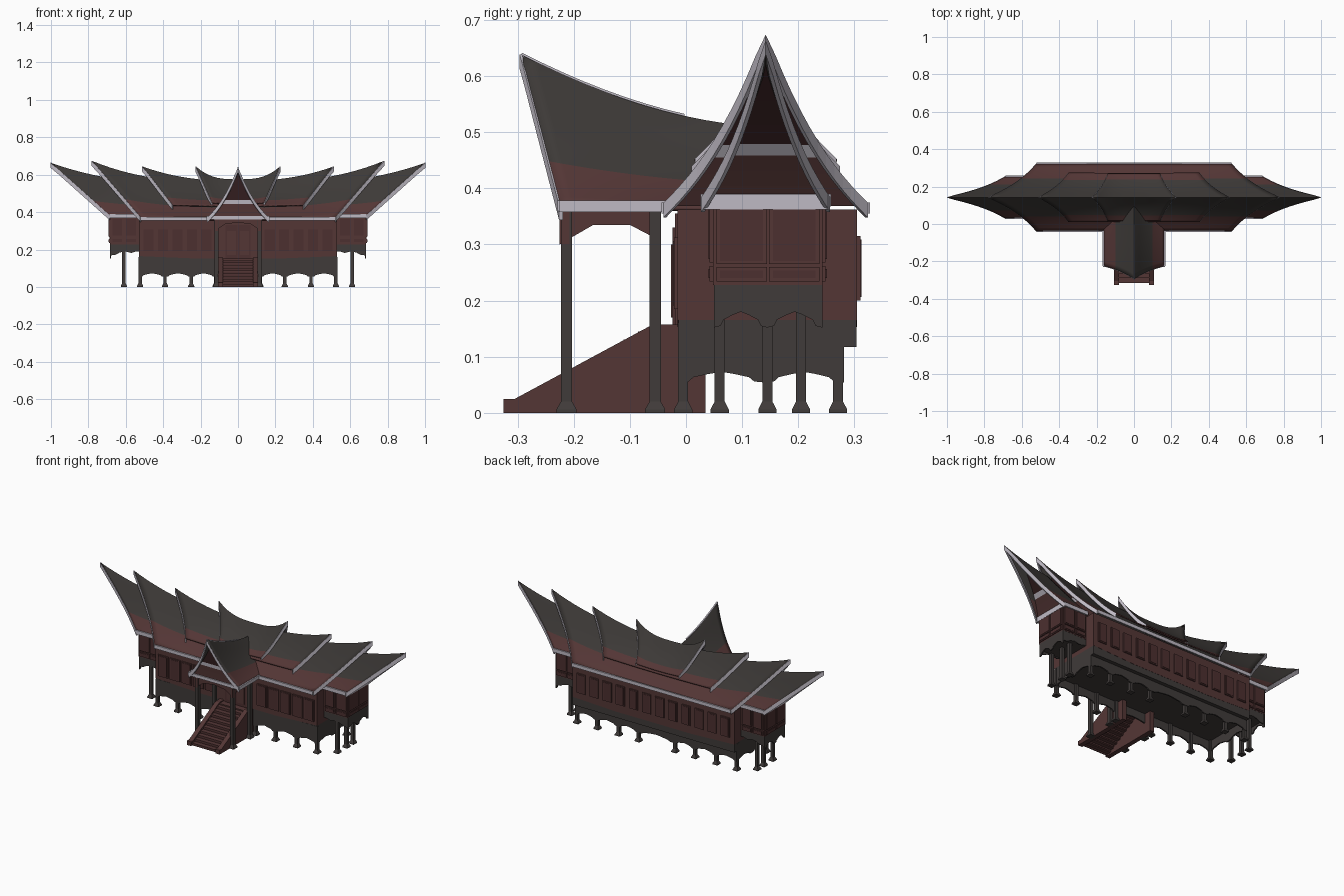
import bpy, bmesh, math

if "Cube" in bpy.data.objects:
    bpy.data.objects.remove(bpy.data.objects["Cube"])

def mat(name, r, g, b):
    m = bpy.data.materials.new(name)
    m.diffuse_color = (r, g, b, 1)
    m.use_nodes = True
    m.node_tree.nodes["Principled BSDF"].inputs["Base Color"].default_value = m.diffuse_color
    return m

RED = mat("dark_red_wood", .088, .037, .036)
WIN = mat("window_red", .072, .029, .029)
DARK = mat("dark_timber", .050, .043, .041)
ROOF = mat("roof_thatch", .046, .041, .038)
LIGHT = mat("pale_trim", .52, .49, .55)
GABLE = mat("gable_shadow_red", .036, .014, .015)
YC = .142  # ridge line of the main roof

def make(name, verts, faces, mats, idx=None, solid=0, smooth=False):
    me = bpy.data.meshes.new(name)
    me.from_pydata(verts, [], faces)
    for m in mats:
        me.materials.append(m)
    if idx:
        for p, i in zip(me.polygons, idx):
            p.material_index = i
    bm = bmesh.new()
    bm.from_mesh(me)
    bmesh.ops.recalc_face_normals(bm, faces=bm.faces)
    bm.to_mesh(me)
    bm.free()
    ob = bpy.data.objects.new(name, me)
    bpy.context.collection.objects.link(ob)
    if solid:
        md = ob.modifiers.new("thickness", 'SOLIDIFY')
        md.thickness = solid
        md.offset = 0
    if smooth:
        bpy.ops.object.select_all(action='DESELECT')
        ob.select_set(True)
        bpy.context.view_layer.objects.active = ob
        bpy.ops.object.shade_smooth_by_angle(angle=math.radians(35))
    return ob

def prism(name, pts, axis, a, b, m):
    """Extrude a 2D outline along x (pts are y,z) or y (pts are x,z)."""
    n = len(pts)
    f = (lambda p, c: (c, p[0], p[1])) if axis == 'x' else (lambda p, c: (p[0], c, p[1]))
    v = [f(p, a) for p in pts] + [f(p, b) for p in pts]
    faces = [tuple(range(n)), tuple(range(n, 2 * n))]
    faces += [(i, (i + 1) % n, n + (i + 1) % n, n + i) for i in range(n)]
    return make(name, v, faces, [m])

def box(name, x0, x1, y0, y1, z0, z1, m):
    return prism(name, [(x0, z0), (x1, z0), (x1, z1), (x0, z1)], 'y', y0, y1, m)

def post(name, x, y, h, r=.009):
    v, f = [], []
    for z, k in ((0, 1.8), (.006, 1.8), (.02, 1), (h, 1)):
        v += [(x + sx * r * k, y + sy * r * k, z) for sx, sy in ((-1, -1), (1, -1), (1, 1), (-1, 1))]
    for j in range(3):
        f += [(4*j + i, 4*j + (i+1) % 4, 4*j + 4 + (i+1) % 4, 4*j + 4 + i) for i in range(4)]
    make(name, v, f + [(0, 1, 2, 3), (12, 13, 14, 15)], [DARK])

# ---- Curved saddle roofs ----
def rise(t):
    return .6 * t + .4 * t ** 2.5

def surface(w, xe, xt, e, de, r0, dr, p, front=False):
    def P(s, v):
        a, t = abs(s), 1 - abs(v)
        k = rise(t)
        e2 = e + de * a * a
        d, z = s * (xe + (xt - xe) * k), e2 + (r0 + dr * a ** p - e2) * k
        return (w * v, YC - d, z) if front else (d, YC + w * v, z)
    return P

def roof(name, P, s0, s1, n, border):
    ts = [border * i / 4 for i in range(4)] + [border + (1 - border) * i / 8 for i in range(9)]
    vs = [t - 1 for t in ts] + [1 - t for t in reversed(ts[:-1])]
    m = len(vs)
    verts = [P(s0 + (s1 - s0) * i / n, v) for i in range(n + 1) for v in vs]
    faces, idx = [], []
    for i in range(n):
        for j in range(m - 1):
            faces.append((i*m + j, i*m + j + 1, (i+1)*m + j + 1, (i+1)*m + j))
            idx.append(0 if 1 - abs(vs[j] + vs[j+1]) / 2 < border else 1)
    make(name, verts, faces, [RED, ROOF], idx, solid=.007, smooth=True)

def bargeboard(name, P, s, drop=.022):
    vs = [i / 12 - 1 for i in range(25)]
    v = [P(s, a) for a in vs]
    v = [(x, y, z + .004) for x, y, z in v] + [(x, y, z - drop) for x, y, z in v]
    make(name, v, [(i, i+1, 26+i, 25+i) for i in range(24)], [LIGHT], solid=.007)

def gable(name, P, sign):
    ts = [0, .15, .3, .43, .52, .65, .8, .92, .99]
    v = []
    for t in ts:
        s = sign * (.99 - .1 * t)
        v += [P(s, t - 1), P(s, 1 - t)]
    idx = [0 if t < .43 else 1 if t < .52 else 2 for t in ts[:-1]]
    make(name, v, [(2*i, 2*i+1, 2*i+3, 2*i+2) for i in range(8)], [RED, LIGHT, GABLE], idx, solid=.004)

wing = surface(.112, .685, 1, .375, .005, .54, .12, 3)
main = surface(.18, .52, .78, .358, .012, .555, .115, 2.8)
upper = surface(.13, .35, .51, .432, .004, .563, .077, 2.4)
crown = surface(.125, .14, .225, .445, .004, .572, .068, 3)
porch = surface(.165, .365, .435, .362, .004, .507, .128, 1.75, True)

roof("main_roof", main, -1, 1, 32, .45)
roof("upper_roof", upper, -1, 1, 24, .3)
roof("crown_roof", crown, -1, 1, 16, .25)
roof("porch_roof", porch, 0, 1, 16, .42)
bargeboard("porch_bargeboard", porch, 1)
gable("porch_gable", porch, 1)
for g, side in ((-1, "left"), (1, "right")):
    roof(side + "_wing_roof", wing, g * .7, g, 12, .4)
    for nm, P in (("wing", wing), ("main", main), ("upper", upper), ("crown", crown)):
        bargeboard(f"{side}_{nm}_bargeboard", P, g)
    gable(side + "_wing_gable", wing, g)
    gable(side + "_main_gable", main, g)

# Porch ridge cap
rp = [porch(i / 12, 0) for i in range(4, 13)]
make("porch_ridge_cap", [(x + d, y, z + .005) for x, y, z in rp for d in (-.004, .004)],
     [(2*i, 2*i+1, 2*i+3, 2*i+2) for i in range(8)], [LIGHT], solid=.004)

# ---- Eave trim ----
for y in (YC - .182, YC + .182):
    for x0, x1 in ((-.52, -.16), (.16, .52)) if y < 0 else ((-.52, .52),):
        box("main_eave_trim", x0, x1, y - .004, y + .004, .355, .375, LIGHT)
for g in (-1, 1):
    for y in (YC - .112, YC + .112):
        box("wing_eave_trim", *sorted((g * .53, g * .688)), y - .004, y + .004, .368, .39, LIGHT)
    box("wing_end_trim", *sorted((g * .686, g * .693)), YC - .112, YC + .112, .362, .39, LIGHT)
    box("porch_eave_trim", g * .165 - .004, g * .165 + .004, -.225, -.035, .358, .378, LIGHT)
box("porch_front_trim", -.165, .165, -.229, -.222, .36, .378, LIGHT)

# ---- Main hall ----
prism("main_walls", [(-.53, .165), (-.25, .153), (.25, .153), (.53, .165), (.53, .362), (-.53, .362)],
      'y', -.015, .305, RED)
box("floor_slab", -.53, .53, -.013, .304, .117, .166, DARK)

def scallop(a, posts, b, top, low, high):
    """Outline of a skirt board with an arch between every two posts."""
    pts = [(b, top), (a, top)]
    stops = [a] + posts + [b]
    for p, q in zip(stops, stops[1:]):
        d = q - p
        pts += [(p + d * k, low + (high - low) * h) for k, h in
                ((.0, 0), (.12, .1), (.18, .5), (.35, .8), (.5, 1), (.65, .8), (.82, .5), (.88, .1))]
    return pts + [(b, low)]

PX = [-.39, -.25, -.12, .12, .25, .39]
for y in (-.014, .274):
    prism("skirt_board", scallop(-.53, PX, .53, .16, .054, .073), 'y', y, y + .008, DARK)
    for x in [-.523] + PX + [.523]:
        post("main_post", x, -.005 if y < 0 else .271, .16)
for g in (-1, 1):
    prism("end_skirt_board", scallop(-.014, [.14], .28, .16, .054, .073), 'x', g * .522, g * .53, DARK)

# Framed windows along front and back, thin plates
def window(name, x0, x1, y, g, z0, z1, frame=RED):
    box(name + "_frame", x0, x1, *sorted((y, y + g * .006)), z0, z1, frame)
    box(name + "_pane", x0 + .006, x1 - .006, *sorted((y, y + g * .008)), z0 + .006, z1 - .006, WIN)

for g in (-1, 1):
    for i in range(5):
        c = g * (.17 + i * .077)
        window("front_window", c - .033, c + .033, -.015, -1, .185, .312)
for i in range(12):
    c = -.473 + i * .086
    window("back_window", c - .028, c + .028, .305, 1, .2, .315)

# ---- End wings ----
for g in (-1, 1):
    X = lambda a, b: sorted((g * a, g * b))
    box("wing_walls", *X(.52, .685), .048, .243, .228, .38, RED)
    box("wing_floor", *X(.52, .684), .05, .242, .19, .23, DARK)
    for y in (.05, .236):
        prism("wing_skirt", [(g * .53, .225), (g * .685, .225), (g * .685, .168), (g * .655, .172),
              (g * .635, .183), (g * .605, .19), (g * .57, .182), (g * .53, .195)], 'y', y, y + .006, DARK)
    prism("wing_end_skirt", scallop(.05, [.145], .243, .23, .152, .18), 'x', g * .678, g * .685, DARK)
    for y in (.06, .145, .205):
        post("wing_post", g * .61, y, .2)
    for y, d in ((.048, -1), (.243, 1)):
        for a in (.54, .613):
            window("wing_window", *X(a, a + .065), y, d, .268, .37)
            window("wing_panel", *X(a, a + .065), y, d, .234, .262)
    for a in (.054, .148):
        for z0, z1 in ((.265, .368), (.234, .26)):
            box("wing_end_frame", *X(.685, .690), a, a + .09, z0, z1, RED)
            box("wing_end_pane", *X(.685, .692), a + .007, a + .083, z0 + .006, z1 - .006, WIN)

# ---- Porch, door and stairs ----
box("door_surround", -.085, .085, -.02, -.015, .15, .355, RED)
for g in (-1, 1):
    X = lambda a, b: sorted((g * a, g * b))
    box("door_leaf", *X(.004, .068), -.024, -.019, .152, .33, WIN)
    box("door_panel", *X(.012, .058), -.027, -.023, .17, .3, RED)
    for y in (-.213, -.055):
        post("porch_post", g * .115, y, .36, .01)
    prism("porch_side_beam", [(-.225, .3), (-.225, .362), (-.045, .362), (-.045, .3), (-.062, .315),
          (-.1, .335), (-.165, .335), (-.205, .312)], 'x', g * .108, g * .122, RED)
    prism("stair_wall", [(-.325, 0), (-.325, .025), (-.305, .025), (-.06, .157), (.035, .157), (.035, 0)],
          'x', g * .08, g * .107, RED)
prism("porch_front_beam", [(-.127, .3), (-.127, .362), (.127, .362), (.127, .3), (.105, .312), (.07, .335),
      (0, .345), (-.07, .335), (-.105, .312)], 'y', -.222, -.208, RED)
N = 10
for i in range(N):
    y, z = -.315 + i * .0255, .0145 * (i + 1)
    box("stair_tread", -.08, .08, y, y + .03, z - .006, z, RED)
    box("stair_riser", -.08, .08, y + .002, y + .007, z - .0145, z, WIN)
box("stair_landing", -.08, .08, -.06, .03, .135, .152, RED)
